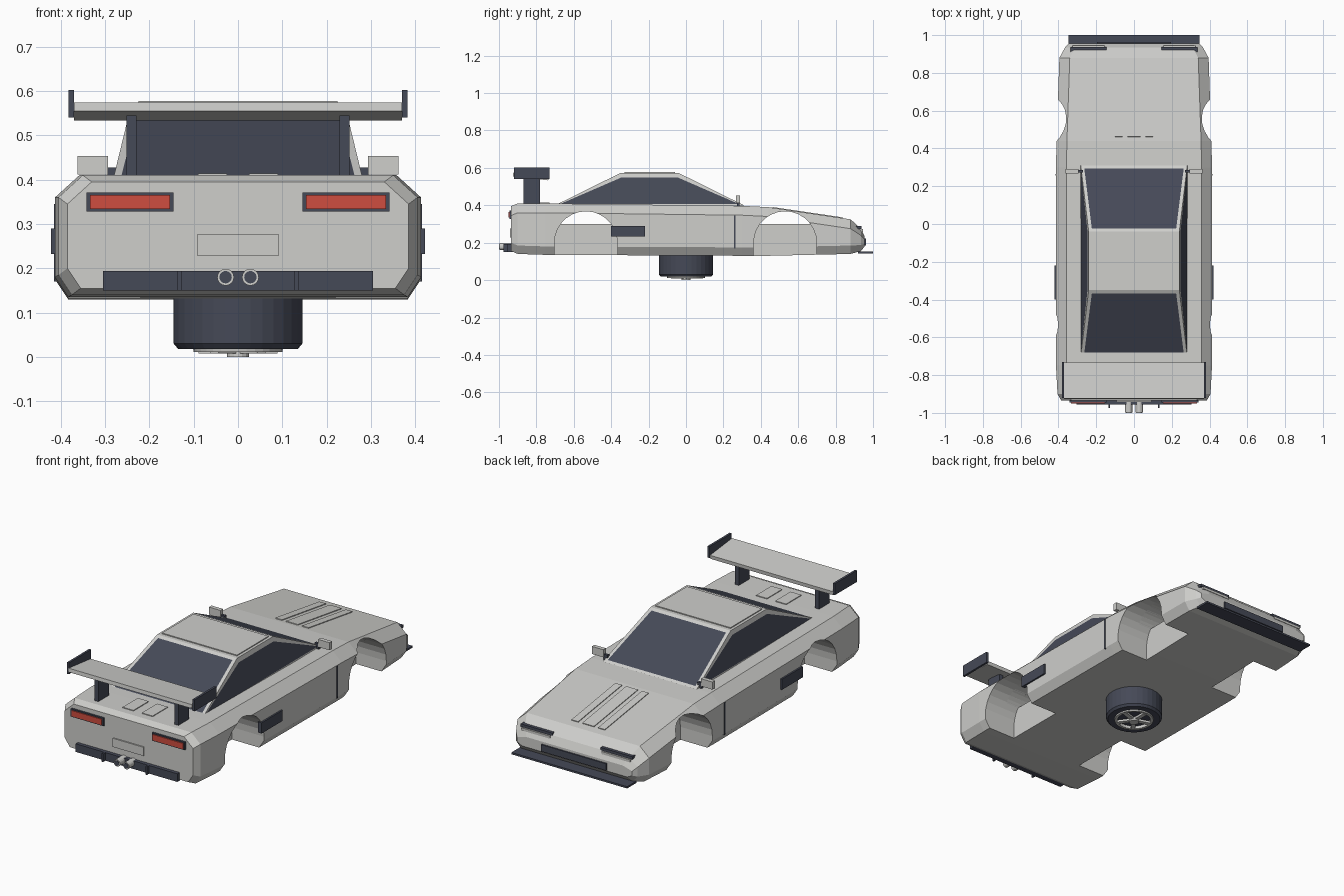
import bpy, bmesh, math
from mathutils import Matrix

cube = bpy.data.objects.get("Cube")
if cube:
    bpy.data.objects.remove(cube, do_unlink=True)


def material(name, rgb):
    m = bpy.data.materials.new(name)
    m.use_nodes = True
    m.diffuse_color = (*rgb, 1)
    m.node_tree.nodes["Principled BSDF"].inputs["Base Color"].default_value = (*rgb, 1)
    return m


PAINT = material("light grey paint", (0.62, 0.62, 0.60))
DARK = material("dark slate", (0.06, 0.067, 0.095))
RED = material("lamp red", (0.62, 0.075, 0.05))


def finish(name, bm, *mats):
    bmesh.ops.recalc_face_normals(bm, faces=bm.faces)
    me = bpy.data.meshes.new(name)
    bm.to_mesh(me)
    bm.free()
    ob = bpy.data.objects.new(name, me)
    bpy.context.collection.objects.link(ob)
    for m in mats:
        me.materials.append(m)
    return ob


def box(name, x, y, z, mat, tilt=0):
    """Box from (min, max) ranges, tilted about its own x axis."""
    bm = bmesh.new()
    bmesh.ops.create_cube(bm, size=1)
    size = [r[1] - r[0] for r in (x, y, z)]
    mid = [(r[0] + r[1]) / 2 for r in (x, y, z)]
    bm.transform(Matrix.Translation(mid) @ Matrix.Rotation(tilt, 4, 'X') @ Matrix.Diagonal((*size, 1)))
    return finish(name, bm, mat)


def pair(name, x, y, z, mat, tilt=0):
    box("left_" + name, x, y, z, mat, tilt)
    box("right_" + name, (-x[1], -x[0]), y, z, mat, tilt)


def loft(bm, rings):
    """Skin a list of closed rings and cap both ends."""
    vs = [[bm.verts.new(p) for p in r] for r in rings]
    n = len(vs[0])
    for a, b in zip(vs, vs[1:]):
        for i in range(n):
            bm.faces.new((a[i], a[(i + 1) % n], b[(i + 1) % n], b[i]))
    bm.faces.new(vs[0])
    bm.faces.new(vs[-1])


# Body shell: chamfered sections at (y, half width, bottom, top)
STATIONS = [(-0.935, 0.385, 0.155, 0.395), (-0.90, 0.405, 0.14, 0.41),
            (-0.75, 0.413, 0.135, 0.41), (0.3, 0.413, 0.13, 0.397),
            (0.44, 0.41, 0.13, 0.39), (0.88, 0.395, 0.14, 0.325),
            (0.935, 0.365, 0.155, 0.275), (0.955, 0.345, 0.18, 0.235)]


def section(y, w, zb, zt):
    c = min(0.05, (zt - zb) * 0.3)
    half = [(w - 0.03, zb), (w, zb + c * 0.9), (w, zt - c), (w - 0.055, zt)]
    return [(x, y, z) for x, z in half] + [(-x, y, z) for x, z in reversed(half)]


bm = bmesh.new()
loft(bm, [section(*s) for s in STATIONS])
body = finish("body", bm, PAINT)


def cut_arch(yc, x0, x1, floor):
    """Cut an arch-shaped slot between x0 and x1, above the given floor."""
    r, zc = 0.168, 0.2
    start = math.asin(max(0, floor - zc) / r)
    n = 14
    angles = [start + (math.pi - 2 * start) * i / n for i in range(n + 1)]
    prof = [(yc + r * math.cos(a), zc + r * math.sin(a)) for a in angles]
    if floor < zc:
        prof += [(yc - r, floor), (yc + r, floor)]
    b = bmesh.new()
    loft(b, [[(x, y, z) for y, z in prof] for x in (x0, x1)])
    cutter = finish("arch_cutter", b, PAINT)
    cutter.hide_render = True
    mod = body.modifiers.new("arch", 'BOOLEAN')
    mod.operation = 'DIFFERENCE'
    mod.solver = 'EXACT'
    mod.object = cutter
    bpy.context.view_layer.objects.active = body
    bpy.ops.object.modifier_apply(modifier=mod.name)
    bpy.data.objects.remove(cutter, do_unlink=True)


# Wheel wells on both sides, open to each other near the top
for yc in (-0.535, 0.53):
    cut_arch(yc, 0.22, 0.6, 0.05)
    cut_arch(yc, -0.6, -0.22, 0.05)
    cut_arch(yc, -0.3, 0.3, 0.3)

# Cabin with inset windows on every sloping side
bm = bmesh.new()
rings = []
for w, y0, y1, z in ((0.282, -0.70, 0.31, 0.4), (0.24, -0.35, -0.04, 0.573)):
    rings.append([(-w, y0, z), (w, y0, z), (w, y1, z), (-w, y1, z)])
loft(bm, rings)
bm.normal_update()
sides = [f for f in bm.faces if len({round(v.co.z, 3) for v in f.verts}) > 1]
bmesh.ops.inset_individual(bm, faces=sides, thickness=0.025, depth=0)
for f in sides:
    f.material_index = 1
finish("cabin", bm, PAINT, DARK)
box("roof_panel", (-0.225, 0.225), (-0.33, -0.06), (0.57, 0.578), PAINT)

# Rear wing
box("wing_blade", (-0.37, 0.37), (-0.925, -0.735), (0.544, 0.564), PAINT, -0.11)
pair("wing_end_plate", (0.37, 0.382), (-0.92, -0.73), (0.54, 0.602), DARK)
pair("wing_post", (0.229, 0.252), (-0.87, -0.78), (0.4, 0.545), DARK)

# Door mirrors
pair("mirror", (0.293, 0.362), (0.268, 0.29), (0.412, 0.453), PAINT)
pair("mirror_arm", (0.27, 0.294), (0.272, 0.286), (0.395, 0.428), DARK)

# Side intakes and door gaps
pair("side_intake", (0.4, 0.422), (-0.4, -0.22), (0.232, 0.29), DARK)
pair("door_gap", (0.408, 0.4155), (0.256, 0.264), (0.17, 0.345), DARK)

# Tail: lamps, plate, bumper and exhausts
pair("tail_lamp_frame", (0.145, 0.342), (-0.945, -0.93), (0.328, 0.371), DARK)
pair("tail_lamp", (0.153, 0.334), (-0.95, -0.94), (0.334, 0.365), RED)
box("number_plate", (-0.092, 0.092), (-0.942, -0.93), (0.229, 0.276), PAINT)
box("rear_bumper", (-0.305, 0.305), (-0.955, -0.92), (0.15, 0.194), DARK)
pair("diffuser_fin", (0.127, 0.136), (-0.975, -0.95), (0.15, 0.194), DARK)


def cylinder(name, r0, r1, depth, matrix, mat, segments=24):
    bm = bmesh.new()
    bmesh.ops.create_cone(bm, cap_ends=True, segments=segments, radius1=r0,
                          radius2=r1, depth=depth, matrix=matrix)
    return finish(name, bm, mat)


for side, x in (("left", 0.028), ("right", -0.028)):
    turn = Matrix.Rotation(math.pi / 2, 4, 'X')
    cylinder(side + "_exhaust", 0.019, 0.019, 0.07,
             Matrix.Translation((x, -0.963, 0.18)) @ turn, PAINT, 16)
    cylinder(side + "_exhaust_bore", 0.014, 0.014, 0.01,
             Matrix.Translation((x, -0.995, 0.18)) @ turn, DARK, 16)

# Nose: splitter, grille and headlamps
box("splitter", (-0.347, 0.347), (0.92, 1.0), (0.143, 0.153), DARK)
box("grille", (-0.195, 0.195), (0.94, 0.963), (0.185, 0.222), DARK)
pair("headlamp", (0.145, 0.335), (0.905, 0.938), (0.273, 0.288), DARK)
pair("headlamp_lens", (0.155, 0.325), (0.93, 0.946), (0.258, 0.272), PAINT)

# Raised panels on bonnet and rear deck
slope = math.atan2(-0.065, 0.44)
box("bonnet_panel", (-0.035, 0.035), (0.46, 0.84), (0.357, 0.363), PAINT, slope)
pair("bonnet_rib", (0.06, 0.1), (0.46, 0.84), (0.357, 0.363), PAINT, slope)
pair("deck_vent", (0.025, 0.09), (-0.86, -0.73), (0.405, 0.414), PAINT)

# Spare wheel lying flat beneath the floor
bm = bmesh.new()
wheel_rings = []
for r, z in ((0.145, 0.135), (0.145, 0.03), (0.135, 0.018), (0.1, 0.018), (0.095, 0.03)):
    wheel_rings.append([(r * math.cos(i * math.pi / 16), r * math.sin(i * math.pi / 16), z)
                        for i in range(32)])
loft(bm, wheel_rings)
finish("tyre", bm, DARK)

bm = bmesh.new()
rim = [[(r * math.cos(i * math.pi / 16), r * math.sin(i * math.pi / 16), z) for i in range(32)]
       for r, z in ((0.102, 0.022), (0.1, 0.011), (0.086, 0.011), (0.084, 0.026))]
loft(bm, rim)
bm.faces.ensure_lookup_table()
bmesh.ops.delete(bm, geom=[f for f in bm.faces if len(f.verts) > 4], context='FACES')
finish("rim", bm, PAINT)
for i in range(5):
    spoke = box("spoke_%d" % (i + 1), (0.01, 0.09), (-0.011, 0.011), (0.008, 0.02), PAINT)
    spoke.data.transform(Matrix.Rotation(i * math.tau / 5 + math.pi / 2, 4, 'Z'))
cylinder("hub", 0.025, 0.025, 0.02, Matrix.Translation((0, 0, 0.01)), PAINT, 16)
